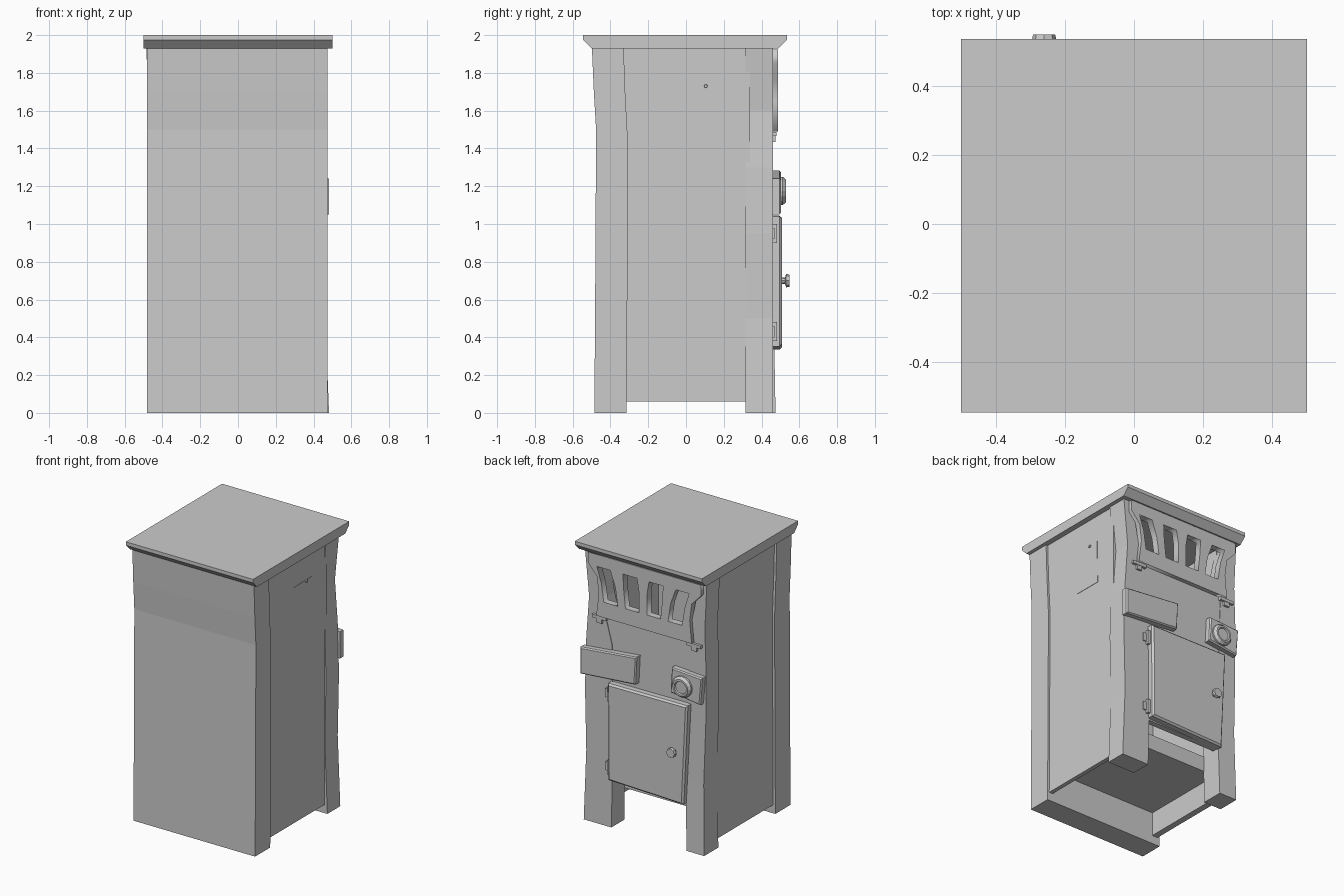
import bpy, bmesh, math
from mathutils import Matrix

if "Cube" in bpy.data.objects:
    bpy.data.objects.remove(bpy.data.objects["Cube"])


def finish(name, bm):
    bmesh.ops.recalc_face_normals(bm, faces=bm.faces)
    me = bpy.data.meshes.new(name)
    bm.to_mesh(me)
    bm.free()
    ob = bpy.data.objects.new(name, me)
    bpy.context.collection.objects.link(ob)
    return ob


def loft(name, rings):
    """Closed skin through rings of equal point count."""
    bm = bmesh.new()
    vs = [[bm.verts.new(p) for p in r] for r in rings]
    n = len(vs[0])
    for a, b in zip(vs, vs[1:]):
        for i in range(n):
            j = (i + 1) % n
            bm.faces.new((a[i], a[j], b[j], b[i]))
    bm.faces.new(vs[0])
    bm.faces.new(vs[-1])
    return finish(name, bm)


def side_profile(name, pts, x0, x1):
    return loft(name, [[(x, y, z) for y, z in pts] for x in (x0, x1)])


def back_plate(name, pts, y0, y1, inset=0.0):
    """Plate facing +y from (x, z) points, outer edge optionally chamfered."""
    cx = sum(p[0] for p in pts) / len(pts)
    cz = sum(p[1] for p in pts) / len(pts)
    rings = [[(x, y0, z) for x, z in pts]]
    if inset:
        rings.append([(x, y1 - inset, z) for x, z in pts])
    rings.append([(x - math.copysign(inset, x - cx), y1, z - math.copysign(inset, z - cz)) for x, z in pts])
    return loft(name, rings)


def box(name, x0, x1, y0, y1, z0, z1):
    return back_plate(name, [(x0, z0), (x1, z0), (x1, z1), (x0, z1)], y0, y1)


def turned(name, x, z, profile, sides):
    """Stack of circles (radius, y) along the y axis."""
    return loft(name, [[(x + r * math.cos(2 * math.pi * i / sides), y,
                         z + r * math.sin(2 * math.pi * i / sides)) for i in range(sides)]
                       for r, y in profile])


def post(name, rows):
    """Crooked post: rows of (z, x0, x1, y0, y1)."""
    return loft(name, [[(a, c, z), (b, c, z), (b, d, z), (a, d, z)] for z, a, b, c, d in rows])


# Roof with chamfered front and back edges
side_profile("roof", [(-.545, 2), (-.545, 1.975), (-.5, 1.93), (.49, 1.93), (.535, 1.975), (.535, 2)], -.5, .5)

# Plain curved front wall
side_profile("front_wall", [(-.485, 0), (-.48, .75), (-.476, 1.5), (-.488, 1.7), (-.498, 1.93),
                            (-.33, 1.93), (-.322, 1.7), (-.306, 1.4), (-.31, .75), (-.315, 0)], -.482, .474)

# Side walls and raised floor
box("right_wall", .43, .46, -.33, .34, .06, 1.93)
box("left_wall", -.465, -.42, -.33, .34, .06, 1.93)
box("floor", -.43, .44, -.32, .32, .23, .34)

# Crooked back posts
post("back_post_right", [(0, .265, .482, .315, .46), (.5, .255, .462, .315, .46), (.95, .255, .472, .315, .46),
                         (1.3, .26, .462, .315, .46), (1.6, .34, .44, .315, .46), (1.93, .40, .472, .315, .46)])
post("back_post_left", [(0, -.475, -.335, .315, .474), (.5, -.465, -.325, .315, .465), (.95, -.478, -.335, .315, .46),
                        (1.3, -.48, -.345, .315, .46), (1.6, -.47, -.36, .315, .46), (1.93, -.486, -.43, .315, .46)])

# Recessed back panel
box("back_panel", -.36, .30, .415, .456, .34, 1.51)

# Slotted window panel made from a filled outline with holes
outline = [(.43, 1.925), (.43, 1.85), (.36, 1.77), (.345, 1.65), (.365, 1.49),
           (-.385, 1.49), (-.37, 1.65), (-.385, 1.77), (-.46, 1.85), (-.46, 1.925)]
slots = [[(.36, 1.84), (.255, 1.84), (.215, 1.73), (.195, 1.6), (.305, 1.6), (.325, 1.73)],
         [(.155, 1.84), (.045, 1.84), (.03, 1.75), (.03, 1.6), (.135, 1.6), (.15, 1.74)]]
slots += [[(-.02 + .015 - x, z) for x, z in s] for s in slots]
cu = bpy.data.curves.new("window_panel", 'CURVE')
cu.dimensions = '2D'
cu.fill_mode = 'BOTH'
cu.extrude = .024
for pts in [outline] + slots:
    sp = cu.splines.new('POLY')
    sp.points.add(len(pts) - 1)
    sp.use_cyclic_u = True
    for p, (x, z) in zip(sp.points, pts):
        p.co = (x, z, 0, 1)
win = bpy.data.objects.new("window_panel", cu)
win.location.y = .463
win.rotation_euler.x = math.pi / 2
bpy.context.collection.objects.link(win)
bpy.context.view_layer.objects.active = win
win.select_set(True)
bpy.ops.object.convert(target='MESH')

# Latches under the window
for name, x in (("latch_right", .35), ("latch_left", -.395)):
    box(name + "_bar", x - .055, x + .055, .455, .478, 1.465, 1.487)
    box(name + "_hook", x - .02, x + .02, .455, .475, 1.435, 1.467)

# Tilted sign board
back_plate("sign_board", [(.482, 1.05), (.05, 1.085), (.04, 1.283), (.482, 1.24)], .455, .502, .008)

# Dial on a crooked plate
back_plate("dial_plate", [(-.225, 1.105), (-.46, 1.075), (-.475, 1.27), (-.235, 1.284)], .455, .5, .008)
turned("dial", -.325, 1.175, [(.075, .495), (.075, .512), (.06, .53), (.047, .53), (.043, .52)], 16)

# Door, hinges and knob
back_plate("door", [(.262, .352), (-.33, .335), (-.362, 1.045), (.265, 1.04)], .455, .507, .012)
for name, z in (("lower_hinge", .43), ("upper_hinge", .95)):
    box(name + "_pin", .258, .285, .455, .482, z - .05, z + .05)
    box(name + "_leaf", .28, .31, .455, .468, z - .03, z + .03)
turned("door_knob", -.26, .70, [(.018, .5), (.018, .525), (.036, .53), (.032, .548)], 8)

# Notice pinned on the right wall
loft("paper_notice", [[(x, -.03, 1.43), (x, .18, 1.43), (x, .175, 1.74), (x, -.03, 1.735)] for x in (.455, .4625)])
bm = bmesh.new()
bmesh.ops.create_cone(bm, cap_ends=True, segments=8, radius1=.01, radius2=.008, depth=.012,
                      matrix=Matrix.Translation((.466, .105, 1.73)) @ Matrix.Rotation(math.pi / 2, 4, 'Y'))
finish("notice_pin", bm)
